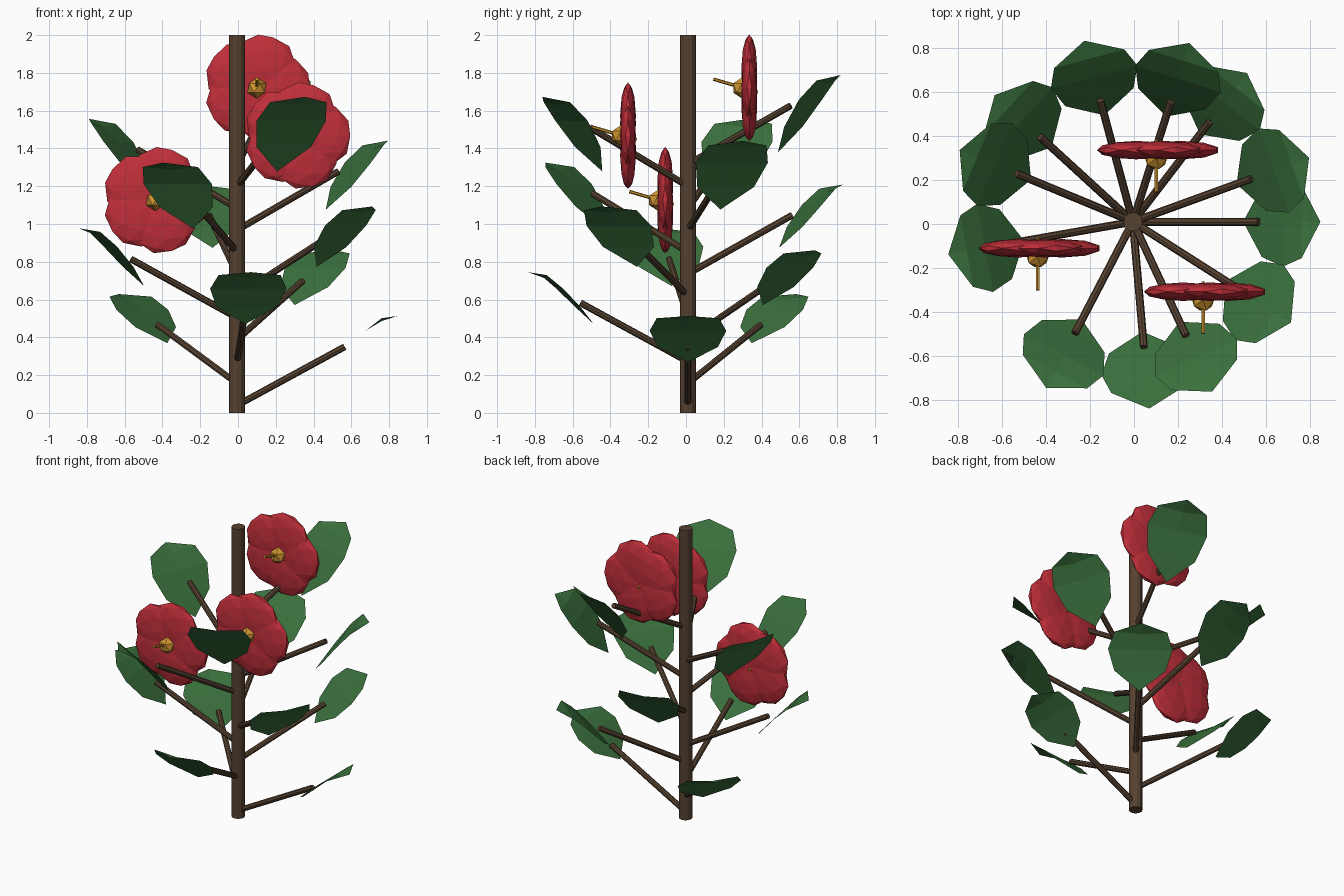
import bpy, bmesh, math
from mathutils import Vector, Matrix

if "Cube" in bpy.data.objects:
    bpy.data.objects.remove(bpy.data.objects["Cube"])


def material(name, rgb):
    m = bpy.data.materials.new(name)
    m.diffuse_color = (*rgb, 1)
    m.use_nodes = True
    m.node_tree.nodes["Principled BSDF"].inputs["Base Color"].default_value = m.diffuse_color
    return m


BARK = material("bark_brown", (0.092, 0.054, 0.030))
LEAF = material("leaf_green", (0.042, 0.162, 0.046))
PETAL = material("petal_red", (0.53, 0.028, 0.042))
GOLD = material("stamen_gold", (0.62, 0.30, 0.03))
CX, CY = -0.005, 0.01


def finish(bm, name, mat):
    me = bpy.data.meshes.new(name)
    bm.to_mesh(me)
    bm.free()
    me.materials.append(mat)
    ob = bpy.data.objects.new(name, me)
    bpy.context.collection.objects.link(ob)
    return ob


def rod(name, a, b, r, sides, mat):
    a, b = Vector(a), Vector(b)
    d = b - a
    mtx = Matrix.Translation((a + b) / 2) @ d.to_track_quat('Z', 'Y').to_matrix().to_4x4()
    bm = bmesh.new()
    bmesh.ops.create_cone(bm, cap_ends=True, segments=sides, radius1=r, radius2=r,
                          depth=d.length, matrix=mtx)
    return finish(bm, name, mat)


def ball(name, subdiv, mtx, mat):
    bm = bmesh.new()
    bmesh.ops.create_icosphere(bm, subdivisions=subdiv, radius=1, matrix=mtx)
    return finish(bm, name, mat)


# leaf rows: distance from trunk, half width, rise fraction, edge lift
ROWS = [(0.585, 0.16, 0.33, 0.0), (0.68, 0.203, 0.68, 0.0), (0.765, 0.165, 0.89, 0.015)]


def leaf(name, angle, base, top):
    out = Vector((math.cos(angle), math.sin(angle), 0))
    side = Vector((-out.y, out.x, 0))
    bm = bmesh.new()

    def point(u, v, t, lift=0):
        p = Vector((CX, CY, base + (top - base) * t + lift)) + out * u + side * v
        return bm.verts.new(p)

    start, tip = point(0.5, 0, 0), point(0.85, 0, 1)
    rows = [[point(u, s * w, t, abs(s) * lift) for s in (-1, 0, 1)] for u, w, t, lift in ROWS]
    for k in (0, 1):
        bm.faces.new((start, rows[0][k], rows[0][k + 1]))
        for a, b in zip(rows, rows[1:]):
            bm.faces.new((a[k], b[k], b[k + 1], a[k + 1]))
        bm.faces.new((rows[-1][k], tip, rows[-1][k + 1]))
    bmesh.ops.recalc_face_normals(bm, faces=bm.faces[:])
    if sum(f.normal.z for f in bm.faces) < 0:
        bmesh.ops.reverse_faces(bm, faces=bm.faces[:])
    return finish(bm, name, LEAF)


# trunk
rod("trunk", (CX, CY, 0), (CX, CY, 2), 0.043, 12, BARK)

# branches and leaves spiral upward by the golden angle
for i in range(12):
    ang = math.radians(137.5 * i)
    z = 0.116 * i
    end = (CX + 0.57 * math.cos(ang), CY + 0.57 * math.sin(ang), z + 0.35)
    rod(f"branch_{i + 1}", (CX, CY, z + 0.04), end, 0.018, 8, BARK)
    leaf(f"leaf_{i + 1}", ang, z + 0.268 - 0.015 * i, z + 0.513)

# flowers: five flattened petals, a gold centre and a tilted stamen
for n, c in enumerate([(0.10, 0.335, 1.72), (-0.437, -0.11, 1.125), (0.313, -0.307, 1.467)], 1):
    c = Vector(c)
    for k in range(5):
        mtx = (Matrix.Translation(c) @ Matrix.Rotation(math.radians(72 * k), 4, 'Y')
               @ Matrix.Translation((0.11, 0, 0)) @ Matrix.Diagonal((0.18, 0.042, 0.18, 1)))
        ball(f"flower_{n}_petal_{k + 1}", 2, mtx, PETAL)
    ball(f"flower_{n}_centre", 1,
         Matrix.Translation(c + Vector((0, -0.037, 0))) @ Matrix.Scale(0.056, 4), GOLD)
    rod(f"flower_{n}_stamen", c + Vector((0, -0.19, 0.047)), c + Vector((0, 0.045, -0.022)),
        0.009, 6, GOLD)
